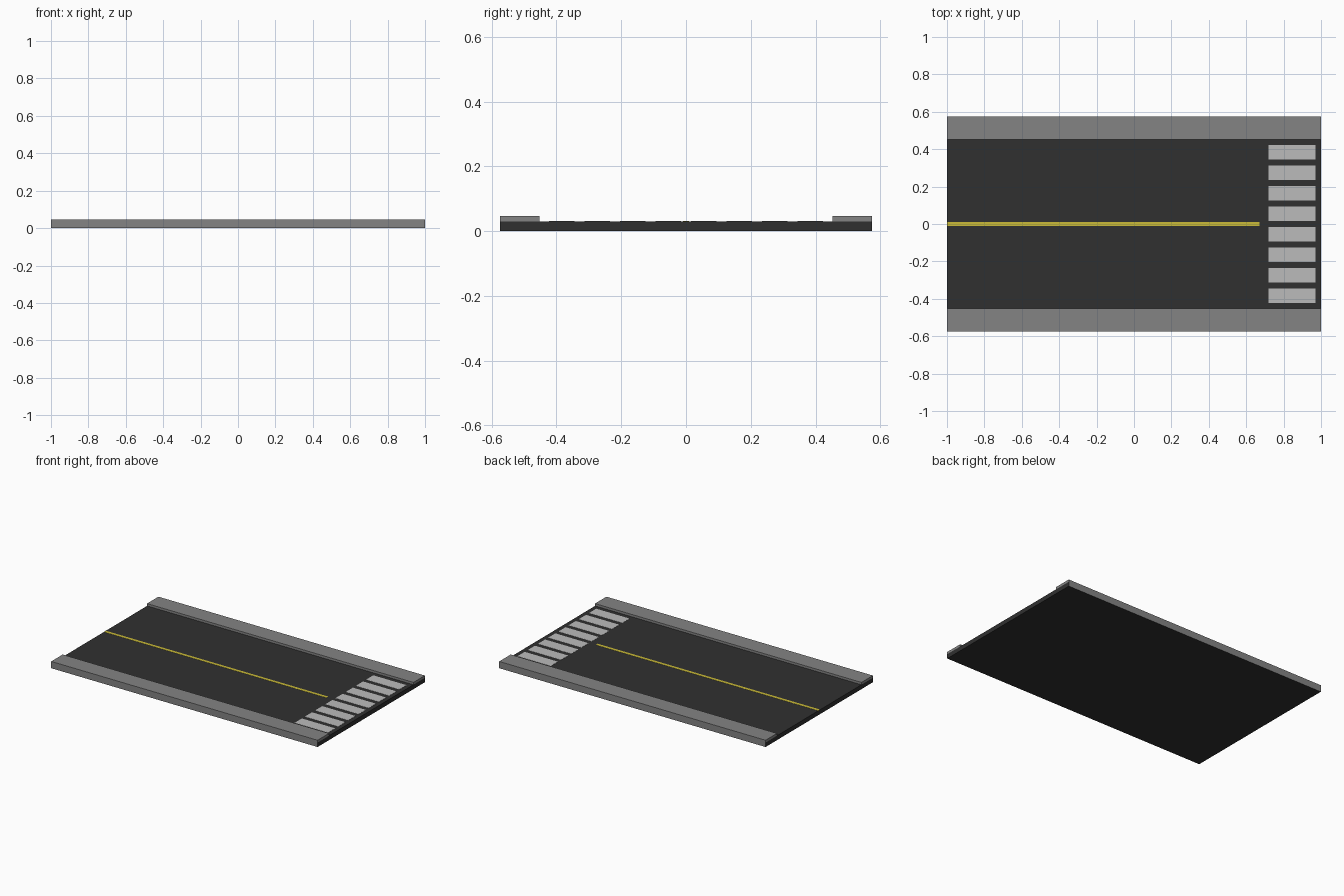
import bpy

if "Cube" in bpy.data.objects:
    bpy.data.objects.remove(bpy.data.objects["Cube"])

ROAD_TOP, CURB_TOP = 0.03, 0.046
HALF_W, CURB_IN = 0.575, 0.453


def material(name, rgb):
    m = bpy.data.materials.new(name)
    m.diffuse_color = (*rgb, 1)
    m.use_nodes = True
    m.node_tree.nodes["Principled BSDF"].inputs["Base Color"].default_value = m.diffuse_color
    return m


def box(name, x, y, z, mat):
    """Box from (min, max) ranges on each axis."""
    bpy.ops.mesh.primitive_cube_add(size=1)
    ob = bpy.context.object
    ob.name = name
    for v in ob.data.vertices:
        v.co = [r[1] if c > 0 else r[0] for c, r in zip(v.co, (x, y, z))]
    ob.data.materials.append(mat)
    return ob


asphalt = material("asphalt", (0.03, 0.03, 0.03))
concrete = material("concrete", (0.23, 0.23, 0.23))
white = material("white_paint", (0.5, 0.5, 0.5))
yellow = material("yellow_paint", (0.6, 0.5, 0.04))

# Road slab across the full width, its long sides faced in concrete
road = box("road", (-1, 1), (-HALF_W, HALF_W), (0, ROAD_TOP), asphalt)
road.data.materials.append(concrete)
for p in road.data.polygons:
    if abs(p.normal.y) > 0.9:
        p.material_index = 1

# Raised sidewalks on both edges
box("sidewalk_front", (-1, 1), (-HALF_W, -CURB_IN), (ROAD_TOP, CURB_TOP), concrete)
box("sidewalk_back", (-1, 1), (CURB_IN, HALF_W), (ROAD_TOP, CURB_TOP), concrete)

# Painted centre line, stopping short of the crossing
paint = (ROAD_TOP, ROAD_TOP + 0.001)
box("centre_line", (-1, 0.67), (-0.01, 0.01), paint, yellow)

# Crosswalk stripes
for i in range(8):
    y = (i - 3.5) * 0.1095
    box(f"crosswalk_stripe_{i + 1}", (0.72, 0.97), (y - 0.039, y + 0.039), paint, white)
